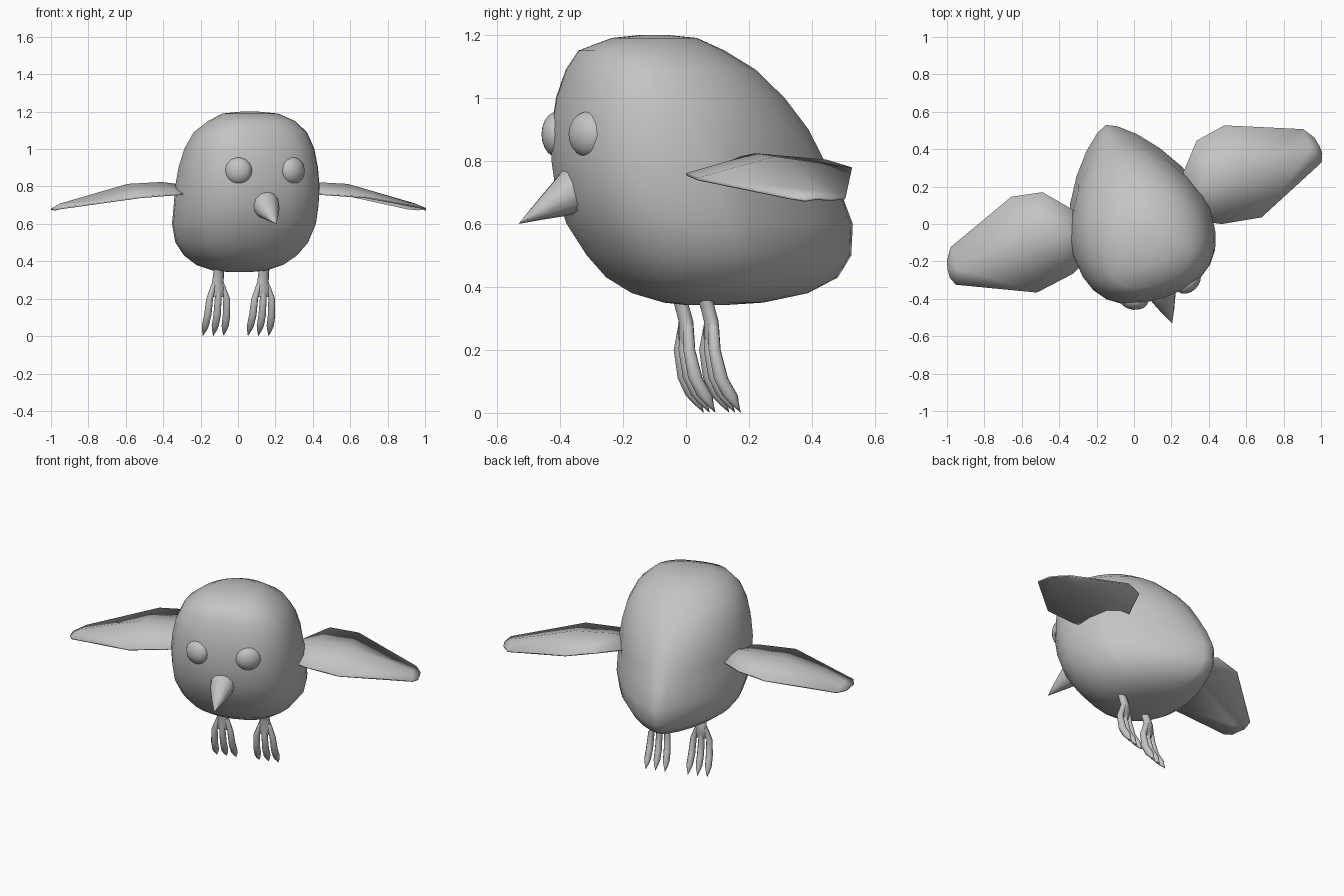
import bpy, bmesh, math
from mathutils import Matrix, Vector

if "Cube" in bpy.data.objects:
    bpy.data.objects.remove(bpy.data.objects["Cube"])

# the bird is built symmetric about x = 0, then turned as a whole
POSE = Matrix.Rotation(math.radians(18.5), 4, 'Z') @ Matrix.Translation((0.025, 0, 0))

grey = bpy.data.materials.new("plain grey")
grey.diffuse_color = (0.55, 0.55, 0.55, 1)
grey.use_nodes = True
grey.node_tree.nodes["Principled BSDF"].inputs["Base Color"].default_value = grey.diffuse_color


def finish(name, bm, angle=60):
    """Turn a bmesh into a posed, shaded object."""
    bmesh.ops.remove_doubles(bm, verts=bm.verts, dist=0.0003)
    bmesh.ops.recalc_face_normals(bm, faces=bm.faces)
    bm.transform(POSE)
    me = bpy.data.meshes.new(name)
    bm.to_mesh(me)
    bm.free()
    me.materials.append(grey)
    ob = bpy.data.objects.new(name, me)
    bpy.context.collection.objects.link(ob)
    bpy.ops.object.select_all(action='DESELECT')
    ob.select_set(True)
    bpy.context.view_layer.objects.active = ob
    bpy.ops.object.shade_smooth_by_angle(angle=math.radians(angle))
    return ob


def loft(bm, rings, closed=True):
    """Skin a list of equal-length point rings; cap the ends if closed."""
    vs = [[bm.verts.new(p) for p in r] for r in rings]
    n = len(vs[0])
    for a, b in zip(vs, vs[1:]):
        for i in range(n if closed else n - 1):
            j = (i + 1) % n
            bm.faces.new((a[i], a[j], b[j], b[i]))
    if closed:
        bm.faces.new(vs[0])
        bm.faces.new(vs[-1])


def spow(c, e):
    return math.copysign(abs(c) ** e, c)


# body: horizontal rings (height, front, back, half width), pointed at the tail
BODY = [(1.2, -.15, -.08, .05), (1.19, -.24, .02, .15), (1.15, -.345, .11, .23),
        (1.09, -.38, .21, .30), (1.0, -.41, .31, .345), (.9, -.425, .395, .37),
        (.8, -.425, .455, .385), (.7, -.41, .51, .388), (.6, -.375, .55, .385),
        (.5, -.31, .545, .355), (.43, -.25, .50, .30), (.38, -.17, .40, .23),
        (.35, -.07, .25, .14), (.342, 0, .12, .05)]
N = 24
rings = []
for z, f, b, w in BODY:
    mid = f + .42 * (b - f)
    k = min(1, max(0, (z - .7) / .4))
    ring = []
    for i in range(N):
        t = 2 * math.pi * i / N
        c, s = math.cos(t), math.sin(t)
        p = 2.5 if s < 0 else 1.4 + .6 * k
        y = mid + spow(s, 2 / p) * ((b - mid) if s > 0 else (mid - f))
        ring.append((w * spow(c, 2 / p), y, z))
    rings.append(ring)
bm = bmesh.new()
loft(bm, rings)
finish("body", bm)

# beak: tilted rings given by top point, bottom point and half width
BEAK = [((-.33, .77), (-.30, .65), .06), ((-.405, .788), (-.355, .635), .075),
        ((-.445, .74), (-.41, .625), .066), ((-.505, .673), (-.49, .613), .036),
        ((-.567, .602), (-.567, .600), .001)]
rings = []
for (ty, tz), (by, bz), w in BEAK:
    ring = []
    for i in range(12):
        t = 2 * math.pi * i / 12
        k = (1 + math.cos(t)) / 2
        ring.append((w * math.sin(t), by + k * (ty - by), bz + k * (tz - bz)))
    rings.append(ring)
bm = bmesh.new()
loft(bm, rings)
finish("beak", bm)


def tube(bm, path):
    """Tube through (x, y, z, half width, half depth) stations."""
    loft(bm, [[(x + rx * math.cos(a), y + ry * math.sin(a), z)
               for a in [2 * math.pi * i / 8 for i in range(8)]]
              for x, y, z, rx, ry in path])


# wing: leading edge, ridge and trailing edge at stations along the span
WING = [((.28, -.08, .76), (.28, .03, .80), (.28, .14, .765)),
        ((.42, -.148, .757), (.43, .08, .82), (.435, .316, .80)),
        ((.633, -.182, .742), (.62, .08, .81), (.60, .346, .775)),
        ((1.03, -.005, .682), (1.0, .08, .705), (.993, .193, .682)),
        ((1.048, .04, .674), (1.046, .08, .68), (1.035, .13, .676))]

for side, s in (("left", -1), ("right", 1)):
    # wings
    bm = bmesh.new()
    loft(bm, [[(s * x, y, z) for x, y, z in st] for st in WING], closed=False)
    wing = finish(side + "_wing", bm, 40)
    m = wing.modifiers.new("thickness", 'SOLIDIFY')
    m.thickness = .008
    m.offset = 0

    # eyes
    bm = bmesh.new()
    mat = (Matrix.Translation((s * .154, -.386, .884))
           @ Matrix.Rotation(math.radians(25 * s), 4, 'Z')
           @ Matrix.Diagonal((.076, .052, .073, 1)))
    bmesh.ops.create_uvsphere(bm, u_segments=16, v_segments=10, radius=1, matrix=mat)
    finish(side + "_eye", bm)

    # leg with three clawed toes
    bm = bmesh.new()
    x0 = s * .127
    tube(bm, [(x0, .0, .40, .03, .024), (x0, .02, .34, .03, .024),
              (x0, .034, .29, .032, .024), (x0, .033, .25, .045, .022),
              (x0, .031, .21, .035, .012)])
    for k in (-1, 0, 1):
        tube(bm, [(x0 + k * .022, .034, .28, .014, .018),
                  (x0 + k * .048, .029, .20, .019, .02),
                  (x0 + k * .053, .048, .11, .021, .024),
                  (x0 + k * .056, .078, .055, .020, .026),
                  (x0 + k * .057, .092, .03, .013, .015),
                  (x0 + k * .058, .112, .002, .001, .001)])
    finish(side + "_leg", bm)
